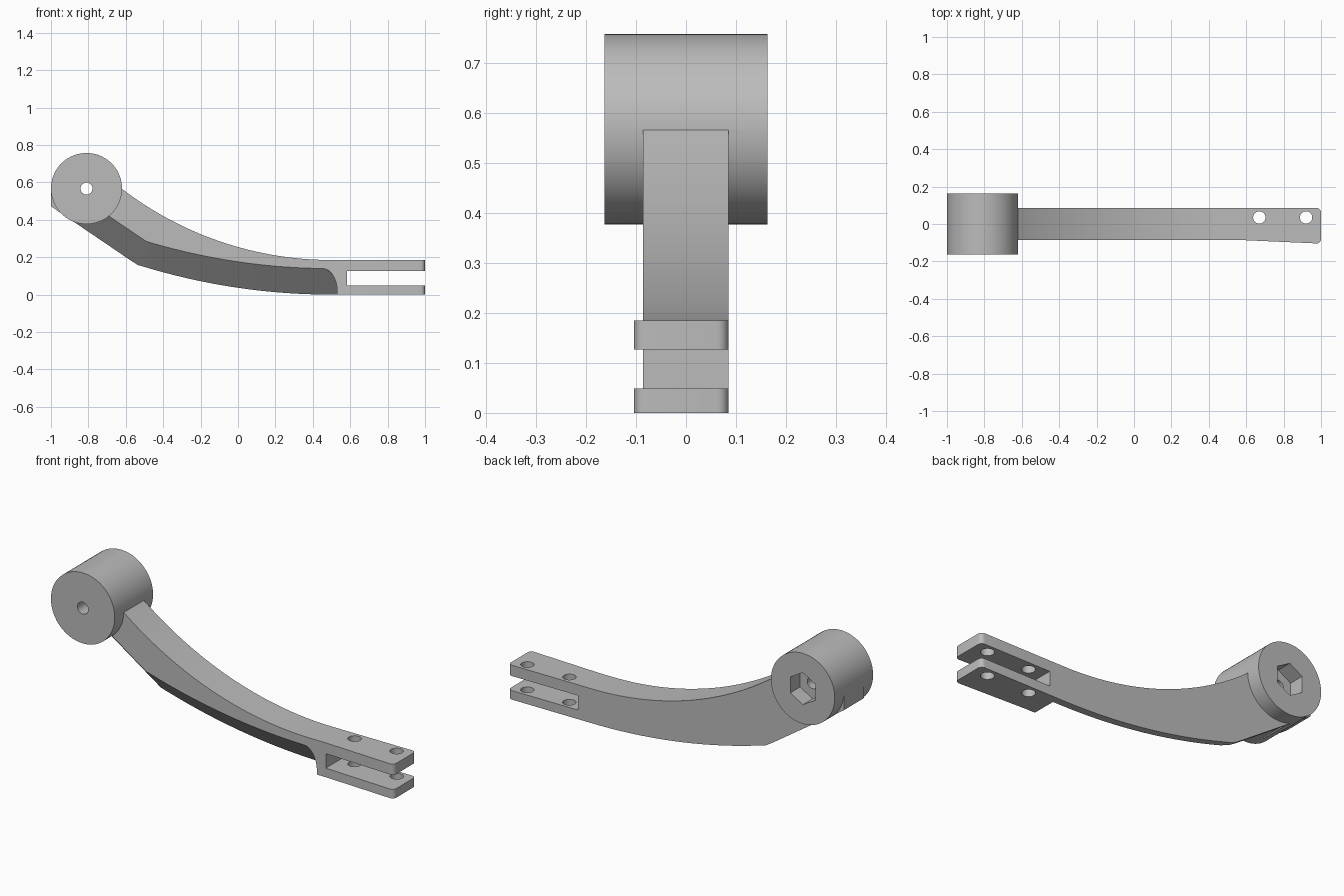
import bpy, math
from math import cos, sin, pi, sqrt
from mathutils import Vector

if "Cube" in bpy.data.objects:
    bpy.data.objects.remove(bpy.data.objects["Cube"])

grey = bpy.data.materials.new("plain_grey")
grey.use_nodes = True
colour = (0.5, 0.5, 0.5, 1)
grey.diffuse_color = colour
grey.node_tree.nodes["Principled BSDF"].inputs["Base Color"].default_value = colour


def loft(name, rings):
    """Closed solid joining equal rings of points."""
    n = len(rings[0])
    verts = [p for ring in rings for p in ring]
    faces = [tuple(range(n)), tuple(range(len(verts) - n, len(verts)))]
    for k in range(len(rings) - 1):
        for i in range(n):
            j = (i + 1) % n
            faces.append((k * n + i, k * n + j, (k + 1) * n + j, (k + 1) * n + i))
    mesh = bpy.data.meshes.new(name)
    mesh.from_pydata(verts, [], faces)
    obj = bpy.data.objects.new(name, mesh)
    bpy.context.collection.objects.link(obj)
    mesh.materials.append(grey)
    bpy.ops.object.select_all(action="DESELECT")
    bpy.context.view_layer.objects.active = obj
    obj.select_set(True)
    bpy.ops.object.mode_set(mode="EDIT")
    bpy.ops.mesh.select_all(action="SELECT")
    bpy.ops.mesh.normals_make_consistent(inside=False)
    bpy.ops.object.mode_set(mode="OBJECT")
    return obj


def side_prism(name, outline, y0, y1):
    return loft(name, [[(x, y, z) for x, z in outline] for y in (y0, y1)])


def plan_prism(name, outline, z0, z1):
    return loft(name, [[(x, y, z) for x, y in outline] for z in (z0, z1)])


def arc(cx, cy, rx, ry, a0, a1, n):
    return [(cx + rx * cos(a0 + (a1 - a0) * i / n), cy + ry * sin(a0 + (a1 - a0) * i / n))
            for i in range(n + 1)]


def circle(cx, cy, r, n):
    return arc(cx, cy, r, r, pi / 2, 2.5 * pi, n)[:-1]


def combine(obj, other, operation):
    """Boolean with a helper solid, which is then removed."""
    mod = obj.modifiers.new("combine", "BOOLEAN")
    mod.operation, mod.solver, mod.object = operation, "EXACT", other
    bpy.context.view_layer.objects.active = obj
    bpy.ops.object.modifier_apply(modifier=mod.name)
    bpy.data.objects.remove(other)


def top_z(x):
    return 2.025 - sqrt(1.84 ** 2 - (0.5 - x) ** 2)


def belly_z(x):
    return 3.45 - sqrt(3.45 ** 2 - (0.5 - x) ** 2)


HUB_X, HUB_Z, HUB_R = -0.81, 0.567, 0.19

# Curved arm: side profile trimmed by the plan outline
belly = [(-1, 0.472), (-0.57, 0.18), (-0.535, 0.158)]
belly += [(x, belly_z(x)) for x in [-0.49 + 0.99 * i / 20 for i in range(21)]]
top = [(x, top_z(x)) for x in [0.5 - 1.12 * i / 28 for i in range(29)]]
profile = belly + [(1, 0), (1, 0.185)] + top + [(-1, HUB_Z)]
arm = side_prism("lever_arm", profile, -0.3, 0.3)

plan = [(-1.2, 0.085), (-1.2, -0.086), (0.58, -0.086)]
plan += arc(0.977, -0.081, 0.023, 0.023, -pi / 2, 0, 6)
plan += arc(0.977, 0.062, 0.023, 0.023, 0, pi / 2, 6)
combine(arm, plan_prism("plan_trim", plan, -1, 2), "INTERSECT")

# Sloping relief along the lower front edge, with a rounded end
path = [(-1, 0.49), (-0.49, belly_z(-0.49))]
path += [(x, belly_z(x)) for x in [-0.45 + 0.95 * i / 20 for i in range(21)]]
path.append((0.7, 0))
rings = [[(x, 0.145, z - 0.106), (x, -0.2, z + 0.26), (x, -0.2, z - 0.106)] for x, z in path]
relief = loft("relief_cutter", rings)
limit = [(-0.86, -0.5), (0.53, -0.5)] + arc(0.45, 0.02, 0.08, 0.12, 0, pi / 2, 10)
limit += [(0.45, 1), (-0.86, 1)]
combine(relief, side_prism("relief_limit", limit, -1, 1), "INTERSECT")
combine(arm, relief, "DIFFERENCE")

# Fork slot and pin holes
slot = [(0.583, 0.049), (1.2, 0.049), (1.2, 0.127), (0.583, 0.127)]
combine(arm, side_prism("slot_cutter", slot, -1, 1), "DIFFERENCE")
for x in (0.67, 0.92):
    combine(arm, plan_prism("pin_cutter", circle(x, 0.035, 0.033, 32), -1, 1), "DIFFERENCE")

# Round hub, with a through bore and a hexagonal nut pocket at the back
hub = side_prism("hub", circle(HUB_X, HUB_Z, HUB_R, 72), -0.163, 0.163)
combine(arm, hub, "UNION")
bore = side_prism("bore_cutter", circle(HUB_X, HUB_Z, 0.032, 32), -1, 1)
combine(arm, bore, "DIFFERENCE")
pocket = side_prism("nut_cutter", circle(HUB_X, HUB_Z, 0.086, 6), 0.08, 1)
combine(arm, pocket, "DIFFERENCE")

bpy.ops.object.select_all(action="DESELECT")
arm.select_set(True)
bpy.context.view_layer.objects.active = arm
bpy.ops.object.shade_smooth_by_angle(angle=math.radians(25))
